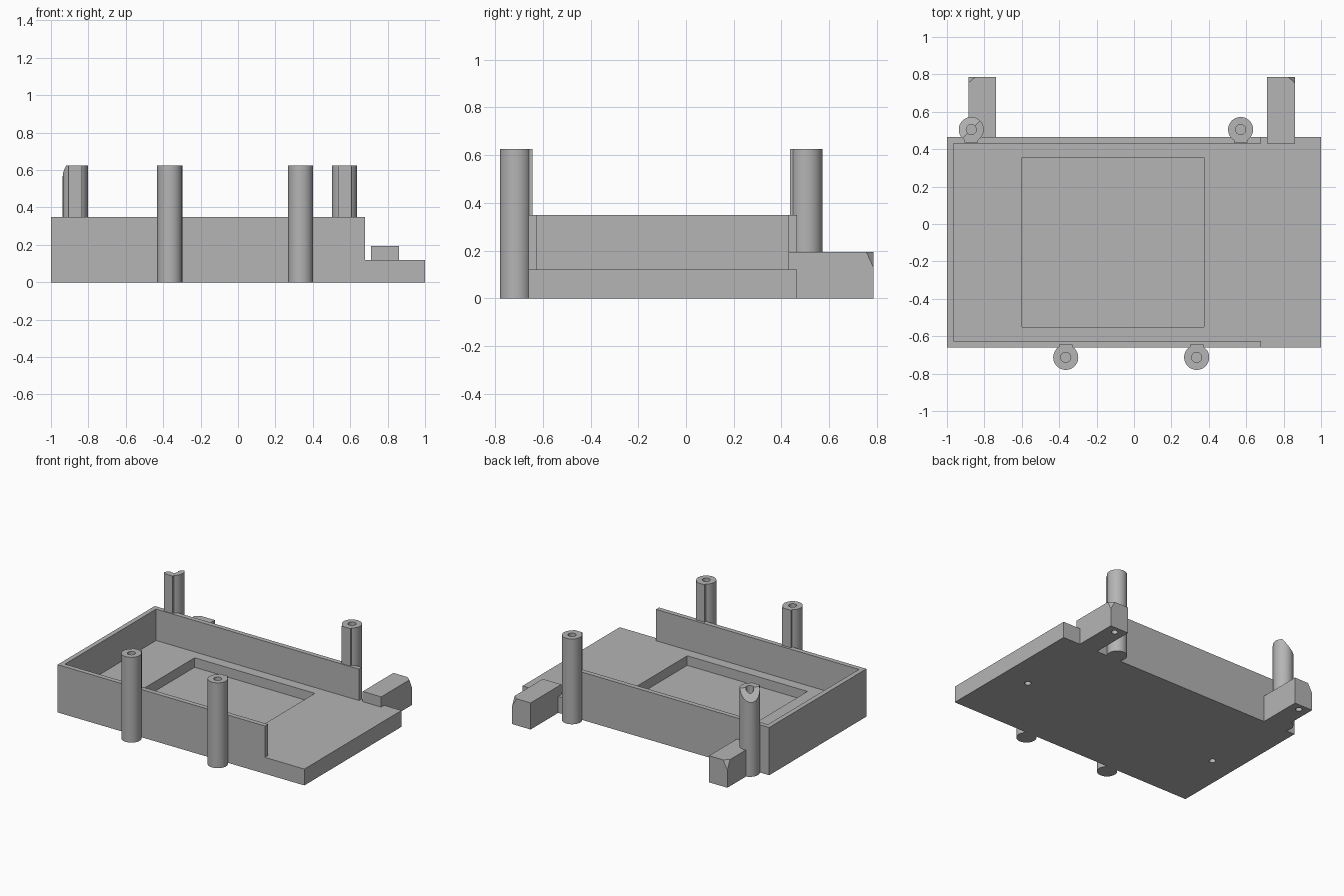
import bpy
from mathutils import Vector

if "Cube" in bpy.data.objects:
    bpy.data.objects.remove(bpy.data.objects["Cube"])

grey = bpy.data.materials.new("plain grey")
grey.diffuse_color = (0.46, 0.46, 0.46, 1)
grey.use_nodes = True
grey.node_tree.nodes["Principled BSDF"].inputs["Base Color"].default_value = grey.diffuse_color


def box(name, x0, x1, y0, y1, z0, z1):
    bpy.ops.mesh.primitive_cube_add(size=1, location=((x0 + x1) / 2, (y0 + y1) / 2, (z0 + z1) / 2))
    ob = bpy.context.object
    ob.name = name
    ob.scale = (x1 - x0, y1 - y0, z1 - z0)
    bpy.ops.object.transform_apply(location=True, rotation=True, scale=True)
    ob.data.materials.append(grey)
    return ob


def cylinder(name, x, y, z0, z1, r, sides=48):
    bpy.ops.mesh.primitive_cylinder_add(vertices=sides, radius=r, depth=z1 - z0,
                                        location=(x, y, (z0 + z1) / 2))
    ob = bpy.context.object
    ob.name = name
    bpy.ops.object.transform_apply(location=True, rotation=True, scale=True)
    ob.data.materials.append(grey)
    return ob


def combine(ob, tool, operation="DIFFERENCE"):
    mod = ob.modifiers.new("combine", "BOOLEAN")
    mod.operation = operation
    mod.solver = "EXACT"
    mod.object = tool
    bpy.context.view_layer.objects.active = ob
    bpy.ops.object.modifier_apply(modifier=mod.name)
    bpy.data.objects.remove(tool, do_unlink=True)


def slice_off(ob, point, normal):
    """Remove everything on the normal side of a plane."""
    n = Vector(normal).normalized()
    bpy.ops.mesh.primitive_cube_add(size=1, location=Vector(point) + n * 0.5)
    tool = bpy.context.object
    tool.rotation_euler = n.to_track_quat("Z", "Y").to_euler()
    bpy.ops.object.transform_apply(location=True, rotation=True, scale=True)
    combine(ob, tool)


def smooth(ob):
    bpy.ops.object.select_all(action="DESELECT")
    ob.select_set(True)
    bpy.context.view_layer.objects.active = ob
    bpy.ops.object.shade_smooth_by_angle(angle=0.5)


# Tray: walls on three sides, open step on the right, recess in the floor
tray = box("tray", -1, 1, -0.66, 0.465, 0, 0.35)
combine(tray, box("cavity", -0.965, 0.75, -0.625, 0.43, 0.12, 0.5))
combine(tray, box("open_end", 0.68, 1.2, -0.8, 0.6, 0.12, 0.5))
combine(tray, box("recess", -0.6, 0.375, -0.55, 0.355, 0.05, 0.3))
for x in (-0.81, 0.79):
    combine(tray, cylinder("screw_hole", x, -0.156, -0.05, 0.08, 0.022, 24))
smooth(tray)

# Rear mounting blocks with one clipped outer corner and a hole underneath
for side, x0, x1 in ((-1, -0.885, -0.737), (1, 0.71, 0.86)):
    block = box("left_block" if side < 0 else "right_block", x0, x1, 0.43, 0.785, 0, 0.195)
    outer = x0 if side < 0 else x1
    a = Vector((outer - side * 0.035, 0.785, 0.195))
    slice_off(block, a, (side / 0.035, 1 / 0.03, 1 / 0.065))
    combine(block, cylinder("screw_hole", (x0 + x1) / 2, 0.735, -0.05, 0.08, 0.022, 24))
    smooth(block)

# Screw posts, each with a flat rib towards the tray
posts = (("front_left_post", -0.365, -0.713, 1), ("front_right_post", 0.335, -0.713, 1),
         ("rear_left_post", -0.87, 0.505, -1), ("rear_right_post", 0.57, 0.505, -1))
for name, x, y, inward in posts:
    post = cylinder(name, x, y, 0, 0.625, 0.067)
    ya, yb = sorted((y, y + inward * 0.07))
    combine(post, box("rib", x - 0.036, x + 0.036, ya, yb, 0, 0.625), "UNION")
    combine(post, cylinder("bore", x, y, 0.45, 0.7, 0.027, 32))
    if name == "rear_left_post":
        # slanted cut across the outer half of the top
        slice_off(post, (x, y, 0.625), (-0.85, 0.85, 1))
    smooth(post)
